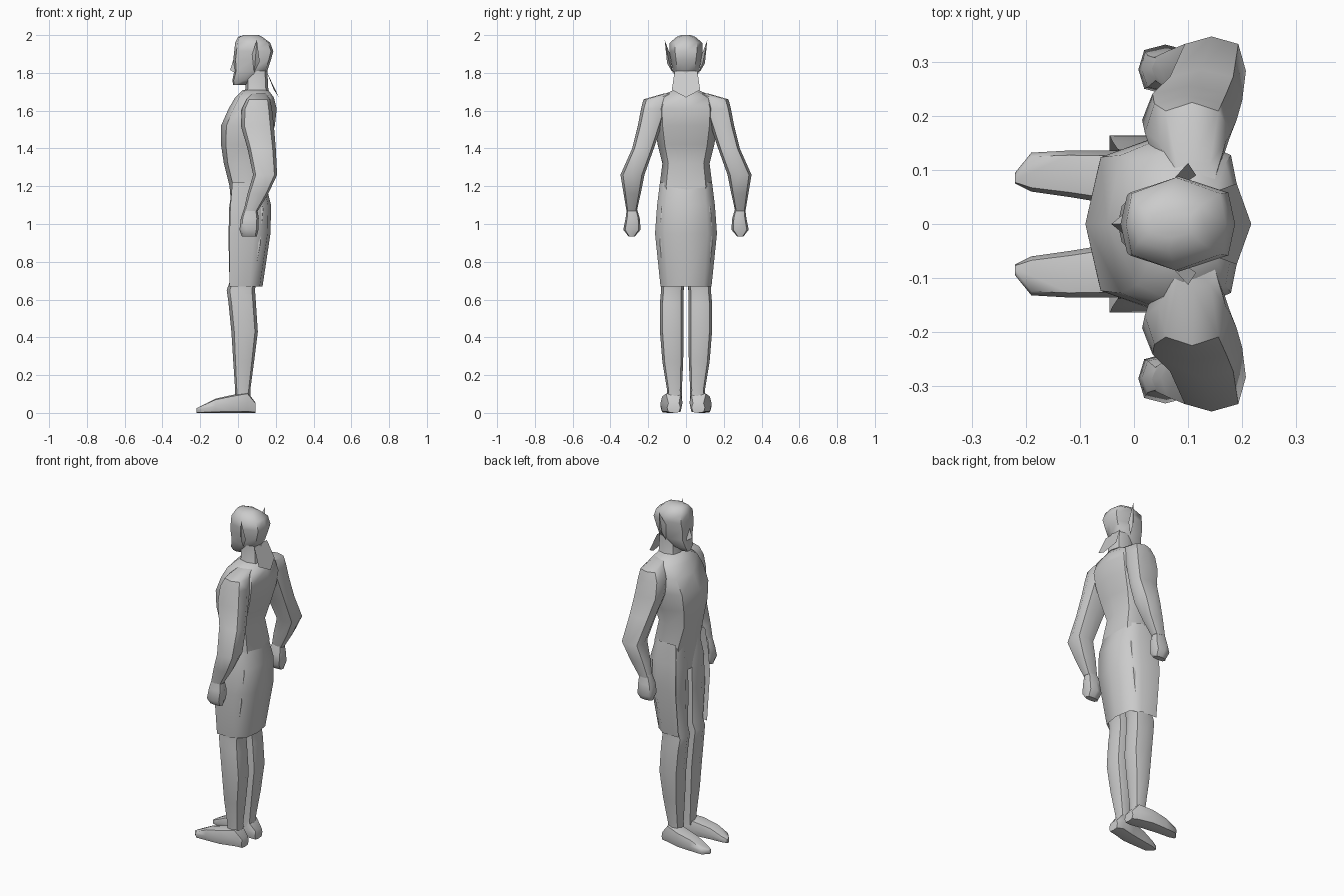
import bpy
from mathutils import Vector

old = bpy.data.objects.get("Cube")
if old:
    bpy.data.objects.remove(old, do_unlink=True)

grey = bpy.data.materials.new("plain grey")
grey.use_nodes = True
grey.diffuse_color = (0.6, 0.6, 0.6, 1)
grey.node_tree.nodes["Principled BSDF"].inputs["Base Color"].default_value = grey.diffuse_color


def build(name, verts, faces, angle=0.9):
    mesh = bpy.data.meshes.new(name)
    mesh.from_pydata(verts, [], faces)
    mesh.materials.append(grey)
    obj = bpy.data.objects.new(name, mesh)
    bpy.context.collection.objects.link(obj)
    bpy.ops.object.select_all(action='DESELECT')
    obj.select_set(True)
    bpy.context.view_layer.objects.active = obj
    bpy.ops.object.mode_set(mode='EDIT')
    bpy.ops.mesh.select_all(action='SELECT')
    bpy.ops.mesh.normals_make_consistent(inside=False)
    bpy.ops.object.mode_set(mode='OBJECT')
    bpy.ops.object.shade_smooth_by_angle(angle=angle)
    return obj


def loft(name, rings, diag=(.78, .78), side=1, along_x=False):
    """Eight-sided rings: position, then the low and high limits on both other axes."""
    p, q = diag
    octagon = [(1, 0), (p, q), (0, 1), (-p, q), (-1, 0), (-p, -q), (0, -1), (p, -q)]
    verts, n = [], 8
    for t, a0, a1, y0, y1 in rings:
        for u, v in octagon:
            a = (a0 + a1) / 2 + u * (a1 - a0) / 2
            y = side * ((y0 + y1) / 2 + v * (y1 - y0) / 2)
            verts.append((t, y, a) if along_x else (a, y, t))
    faces = [(k * n + i, k * n + (i + 1) % n, (k + 1) * n + (i + 1) % n, (k + 1) * n + i)
             for k in range(len(rings) - 1) for i in range(n)]
    faces += [tuple(range(n)), tuple(range(len(verts) - n, len(verts)))]
    return build(name, verts, faces)


def even(rows):
    """Rings that are symmetric across the body."""
    return [(z, a, b, -w, w) for z, a, b, w in rows]


# Trunk, neck and head
loft("torso", even([(1.03, -.03, .15, .12), (1.2, -.045, .155, .14), (1.32, -.075, .135, .125),
                    (1.42, -.09, .165, .15), (1.52, -.09, .195, .165), (1.61, -.05, .205, .17),
                    (1.67, -.015, .19, .15), (1.71, .025, .16, .065)]), (.8, .75))
loft("neck", even([(1.66, .02, .17, .08), (1.72, .04, .16, .06), (1.82, .04, .155, .06)]))
loft("head", even([(1.735, -.025, .035, .025), (1.76, -.03, .09, .05), (1.81, -.02, .155, .07),
                   (1.87, -.025, .175, .08), (1.915, -.02, .187, .088), (1.96, -.015, .17, .086),
                   (1.99, .0, .13, .05), (2.0, .03, .11, .025)]), (.88, .66))
build("nose", [(-.018, 0, 1.89), (-.042, 0, 1.815), (-.015, .022, 1.8), (-.015, -.022, 1.8)],
      [(0, 1, 2), (0, 1, 3), (1, 2, 3), (0, 2, 3)])

# Tied hair: one bent sheet with a pointed end
build("hair_tail", [(.15, -.06, 1.81), (.15, .06, 1.81), (.19, .075, 1.71),
                    (.217, 0, 1.67), (.19, -.075, 1.71)], [(0, 1, 2, 3, 4)])

# Coat skirt, open at the front
rows = [(1.22, -.03, .145, .138), (1.1, -.04, .175, .153), (.95, -.045, .172, .164), (.67, -.045, .13, .135)]
verts = []
for z, front, back, w in rows:
    half = [(front, w), (front + (back - front) * .6, w), (back - .015, w * .7)]
    verts += [(x, y, z) for x, y in half] + [(back, 0, z)] + [(x, -y, z) for x, y in half[::-1]]
build("skirt", verts, [(k * 7 + i, k * 7 + i + 1, k * 7 + i + 8, k * 7 + i + 7)
                       for k in range(3) for i in range(6)])

# Limbs and ears, mirrored across the body
for label, s in (("right", 1), ("left", -1)):
    loft(label + "_arm", [(1.07, .03, .105, .26, .315), (1.16, .05, .16, .24, .33),
                          (1.26, .08, .207, .22, .347), (1.4, .05, .2, .17, .285),
                          (1.52, .015, .19, .13, .255), (1.61, .02, .18, .1, .238),
                          (1.66, .045, .17, .08, .225), (1.69, .07, .15, .05, .12)], side=s)
    loft(label + "_hand", [(.935, .02, .1, .27, .305), (.97, .008, .108, .24, .332),
                           (1.03, .015, .11, .245, .32), (1.09, .035, .1, .262, .312)], side=s)
    loft(label + "_leg", [(.07, -.015, .065, .02, .1), (.12, -.015, .065, .022, .1),
                          (.27, -.025, .085, .015, .125), (.43, -.035, .105, .012, .138),
                          (.58, -.05, .095, .012, .138), (.65, -.06, .09, .012, .132),
                          (.69, -.045, .095, .008, .132), (.9, -.05, .14, .003, .155),
                          (1.08, -.048, .155, 0, .147), (1.2, -.03, .13, .01, .12)], side=s)
    loft(label + "_foot", [(-.22, 0, .025, .075, .095), (-.19, 0, .04, .06, .132),
                           (-.12, 0, .075, .05, .136), (-.03, 0, .095, .035, .136),
                           (.05, 0, .11, .018, .115), (.092, 0, .055, .03, .1)],
         (.85, .8), side=s, along_x=True)
    ear = [(.085, .07, 1.8), (.075, .085, 1.9), (.1, .113, 1.975), (.115, .09, 1.86), (.09, .1, 1.85)]
    build(label + "_ear", [Vector((x, s * y, z)) for x, y, z in ear],
          [(0, 1, 4), (1, 2, 4), (2, 3, 4), (3, 0, 4), (0, 1, 2, 3)])
